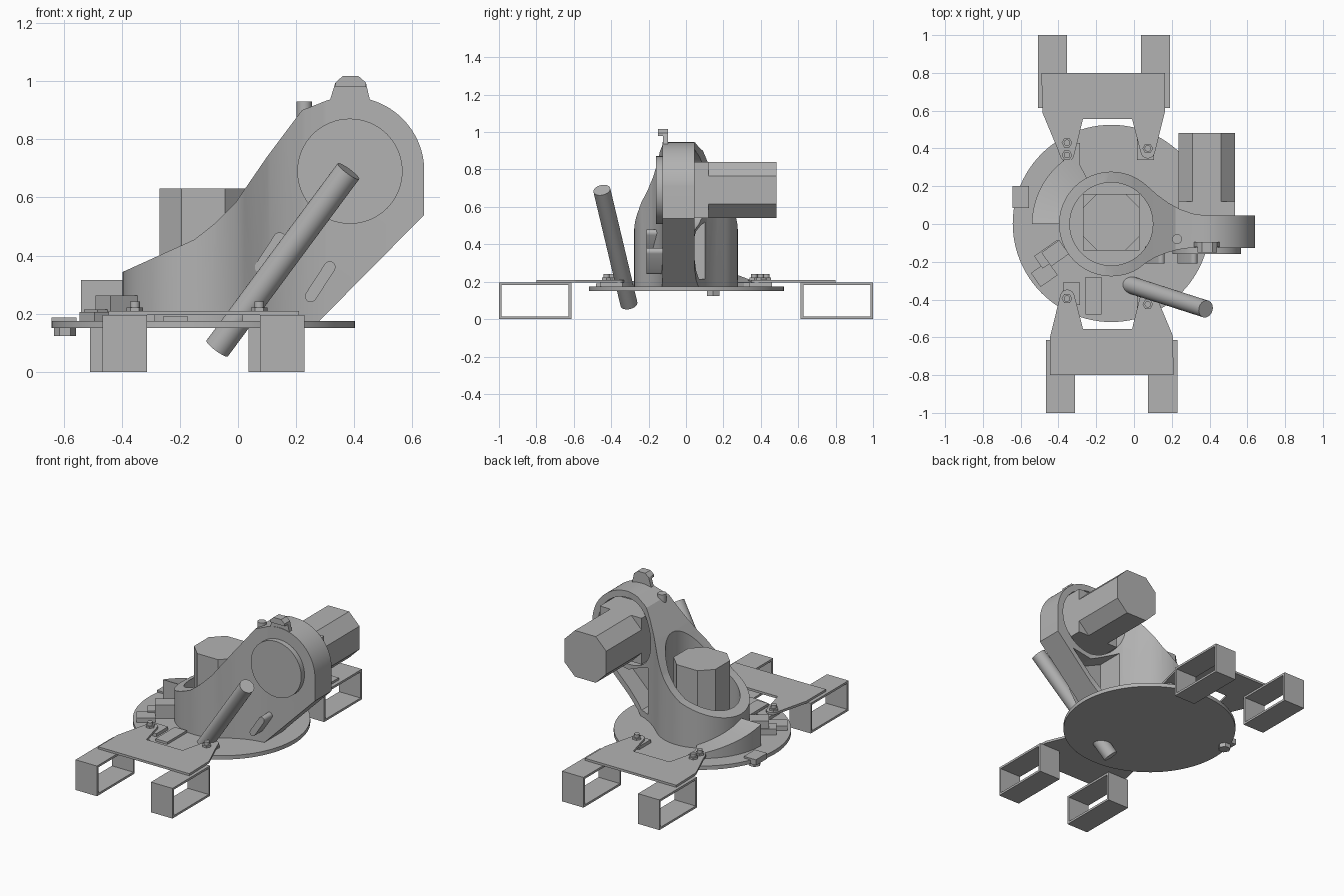
import bpy, bmesh, math
from mathutils import Vector, Matrix

if "Cube" in bpy.data.objects:
    bpy.data.objects.remove(bpy.data.objects["Cube"], do_unlink=True)

grey = bpy.data.materials.new("plain_grey")
grey.use_nodes = True
GREY = (0.45, 0.45, 0.45, 1)
grey.diffuse_color = GREY
grey.node_tree.nodes["Principled BSDF"].inputs["Base Color"].default_value = GREY


def arc(cx, cy, r, start, end, n):
    """Points on an arc, angles in degrees."""
    angles = [math.radians(start + (end - start) * i / n) for i in range(n + 1)]
    return [(cx + r * math.cos(a), cy + r * math.sin(a)) for a in angles]


def prism(name, points, low, high, axis="Z", smooth=False):
    """Extrude an outline along z (points are x, y) or along y (points are x, z)."""
    bm = bmesh.new()
    place = (lambda p, h: (p[0], p[1], h)) if axis == "Z" else (lambda p, h: (p[0], h, p[1]))
    face = bm.faces.new([bm.verts.new(place(p, low)) for p in points])
    grown = bmesh.ops.extrude_face_region(bm, geom=[face])["geom"]
    shift = place((0, 0), high - low)
    bmesh.ops.translate(bm, vec=shift, verts=[v for v in grown if isinstance(v, bmesh.types.BMVert)])
    return finish(name, bm, smooth)


def finish(name, bm, smooth=False):
    bmesh.ops.recalc_face_normals(bm, faces=bm.faces)
    mesh = bpy.data.meshes.new(name)
    bm.to_mesh(mesh)
    bm.free()
    mesh.materials.append(grey)
    obj = bpy.data.objects.new(name, mesh)
    bpy.context.collection.objects.link(obj)
    if smooth:
        shade(obj)
    return obj


def shade(obj):
    bpy.ops.object.select_all(action="DESELECT")
    obj.select_set(True)
    bpy.context.view_layer.objects.active = obj
    bpy.ops.object.shade_smooth_by_angle(angle=math.radians(30))


def box(name, x, y, z, angle=0):
    """Box from (low, high) ranges, turned about its own vertical axis."""
    obj = prism(name, [(x[0], y[0]), (x[1], y[0]), (x[1], y[1]), (x[0], y[1])], *z)
    c = Vector(((x[0] + x[1]) / 2, (y[0] + y[1]) / 2, 0))
    turn = Matrix.Rotation(math.radians(angle), 4, "Z")
    obj.data.transform(Matrix.Translation(c) @ turn @ Matrix.Translation(-c))
    return obj


def disc(name, cx, cy, r, low, high, axis="Z", n=48):
    return prism(name, arc(cx, cy, r, 0, 360 - 360 / n, n - 1), low, high, axis, n > 8)


def boolean(obj, cutter, operation="DIFFERENCE"):
    """Apply a boolean and discard the cutter."""
    mod = obj.modifiers.new("cut", "BOOLEAN")
    mod.operation, mod.solver, mod.object = operation, "EXACT", cutter
    bpy.context.view_layer.update()
    result = bpy.data.meshes.new_from_object(obj.evaluated_get(bpy.context.evaluated_depsgraph_get()))
    obj.modifiers.clear()
    obj.data = result
    bpy.data.objects.remove(cutter, do_unlink=True)


def octagon(cx, cy, half=0.15, cut=0.075):
    a, b = half, half - cut
    ring = [(a, -b), (a, b), (b, a), (-b, a), (-a, b), (-a, -b), (-b, -a), (b, -a)]
    return [(cx + x, cy + y) for x, y in ring]


def square(cx, cy, h=0.15):
    return [(cx - h, cy - h), (cx + h, cy - h), (cx + h, cy + h), (cx - h, cy + h)]


CX = -0.12            # turntable and socket axis
MX, MZ = 0.385, 0.69  # upper motor axis

# Turntable
disc("turntable", CX, 0.003, 0.522, 0.15, 0.175, n=96)

# Socket and arm: plan outline intersected with the side profile, then hollowed
plan = arc(CX, 0, 0.277, 50, 301, 48) + [
    (0.06, -0.208), (0.11, -0.178), (0.17, -0.153), (0.23, -0.136), (0.3, -0.126), (0.64, -0.126),
    (0.64, 0.045), (0.38, 0.045), (0.31, 0.055), (0.24, 0.08), (0.18, 0.113), (0.12, 0.157)]
side = [(-0.42, 0.165), (-0.42, 0.333), (-0.15, 0.455), (-0.08, 0.51), (-0.01, 0.58), (0.1, 0.74), (0.22, 0.9)]
side += arc(MX, MZ, 0.256, 115, 0, 28) + [(0.641, 0.54), (0.27, 0.165)]
arm = prism("arm_housing", plan, 0.17, 1.1)
boolean(arm, prism("profile", side, -0.5, 0.5, "Y"), "INTERSECT")
boolean(arm, disc("bore", CX, 0, 0.22, 0.16, 1.2))
boolean(arm, disc("motor_recess", MX, MZ, 0.215, -0.06, 0.3, "Y"))
boolean(arm, prism("web_pocket", [(0.2, 0.215), (0.27, 0.215), (0.52, 0.465), (0.38, 0.44), (0.2, 0.52)],
                   -0.08, 0.3, "Y"))
shade(arm)

# Motors: square flange and chamfered body
prism("lower_motor_flange", square(CX + 0.0, 0.01), 0.17, 0.265)
prism("lower_motor", octagon(CX, 0.01), 0.26, 0.63)
prism("upper_motor_flange", square(MX, MZ), -0.07, 0.12, "Y")
prism("upper_motor", octagon(MX, MZ), 0.115, 0.483, "Y")

# Front cap, locating pin and top hook
disc("front_cap", MX, MZ, 0.181, -0.16, -0.11, "Y", 64)
disc("locating_pin", 0.228, -0.08, 0.026, 0.8, 0.93, n=24)
hook = [(0.315, 0.93), (0.335, 0.995), (0.36, 1.017), (0.415, 1.017), (0.44, 0.995), (0.455, 0.93)]
prism("hook_stem", hook, -0.122, -0.095, "Y")
prism("hook_lip", [(0.335, 0.98)] + hook[1:5] + [(0.44, 0.98)], -0.15, -0.095, "Y")

# Slanted lugs on the front of the arm
for i, (x, z) in enumerate([(0.283, 0.31), (0.11, 0.41)]):
    a = math.radians(57)
    dx, dz = 0.06 * math.cos(a), 0.06 * math.sin(a)
    outline = arc(x + dx, z + dz, 0.02, -33, 147, 8) + arc(x - dx, z - dz, 0.02, 147, 327, 8)
    prism(f"slanted_lug_{i + 1}", outline, -0.21, -0.12, "Y", True)

# Handle
foot, tip = Vector((-0.072, -0.305, 0.08)), Vector((0.38, -0.45, 0.69))
handle = disc("handle", 0, 0, 0.046, 0, (tip - foot).length, n=32)
handle.matrix_world = Matrix.Translation(foot) @ (tip - foot).to_track_quat("Z", "Y").to_matrix().to_4x4()

# Carrier plates, drawn facing the back; the front one is flipped and shifted
ear = [(-0.49, 0.8), (-0.485, 0.59), (-0.41, 0.41)] + arc(-0.355, 0.37, 0.038, 190, 350, 8)
ear += [(-0.27, 0.555), (-0.01, 0.555)] + arc(0.073, 0.385, 0.038, 190, 350, 8) + [(0.165, 0.6), (0.165, 0.8)]
prism("back_plate", ear, 0.195, 0.21)
front = [(-x - 0.28, -y) for x, y in ear]
prism("front_plate", front, 0.195, 0.21)


def bolt(name, x, y):
    disc(name + "_washer", x, y, 0.028, 0.209, 0.222, n=6)
    disc(name, x, y, 0.017, 0.209, 0.242, n=16)


for i, (x, y) in enumerate([(-0.355, 0.43), (-0.355, 0.365), (0.073, 0.4), (-0.355, -0.395), (0.073, -0.425)]):
    bolt(f"bolt_{i + 1}", x, y)

# Spacer pads under the ears
for i, (x, y) in enumerate([(-0.33, 0.37), (0.06, 0.4), (-0.33, -0.37), (0.06, -0.4)]):
    box(f"ear_pad_{i + 1}", (x - 0.045, x + 0.045), (y - 0.06, y + 0.06), (0.17, 0.196))

# Open rectangular rails
for name, x, y in [("front_right", -0.467, -1.0), ("front_left", 0.075, -1.0),
                   ("back_right", -0.509, 0.613), ("back_left", 0.036, 0.613)]:
    rail = prism(name + "_rail", [(x, y), (x + 0.154, y), (x + 0.154, y + 0.387), (x, y + 0.387)], 0, 0.196)
    boolean(rail, box("hollow", (x - 0.1, x + 0.3), (y + 0.014, y + 0.373), (0.014, 0.182)))

# Curved ramp beside the socket, falling towards the back
bm = bmesh.new()
rings = []
for i in range(17):
    t = i / 16
    a = math.radians(180 - 62 * t)
    top = 0.315 - 0.12 * t
    rings.append([bm.verts.new((CX + r * math.cos(a), r * math.sin(a), z))
                  for r, z in [(0.26, 0.17), (0.42, 0.17), (0.42, top), (0.26, top)]])
for p, q in zip(rings, rings[1:]):
    for k in range(4):
        bm.faces.new([p[k], p[(k + 1) % 4], q[(k + 1) % 4], q[k]])
bm.faces.new(rings[0])
bm.faces.new(rings[-1])
finish("curved_ramp", bm, True)

# Small blocks on the turntable and the edge stop
box("sensor_block", (-0.475, -0.36), (-0.2, -0.11), (0.17, 0.263), 35)
box("sensor_base", (-0.52, -0.37), (-0.2, -0.12), (0.17, 0.215), 35)
box("outer_block", (-0.53, -0.42), (-0.31, -0.22), (0.17, 0.205), 35)
box("front_block", (-0.258, -0.172), (-0.48, -0.28), (0.17, 0.19))
box("edge_stop", (-0.642, -0.555), (0.085, 0.2), (0.15, 0.186))
disc("edge_stop_nut", -0.595, 0.145, 0.038, 0.123, 0.152, n=6)
